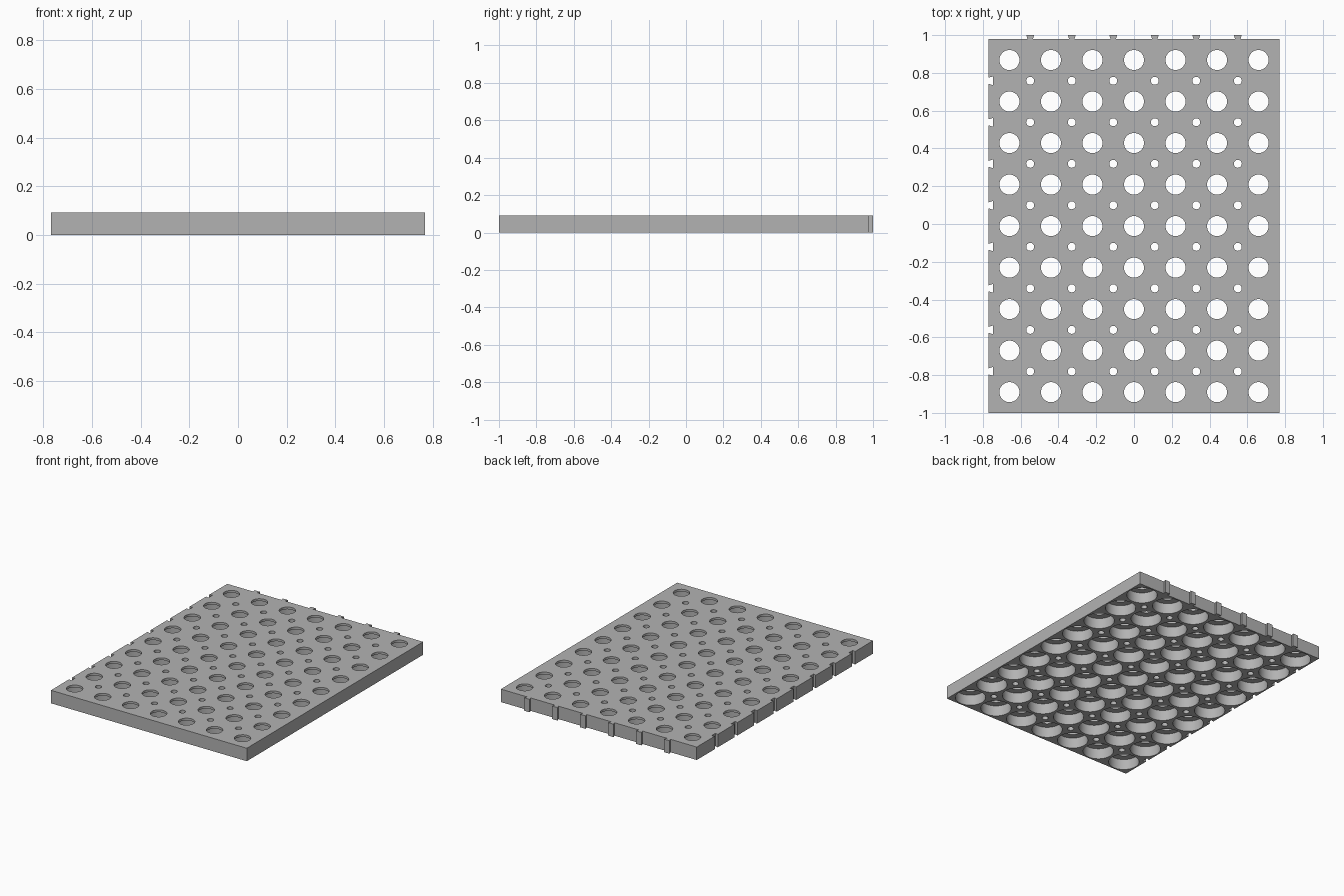
import bpy, bmesh
from math import cos, sin, pi

old = bpy.data.objects.get("Cube")
if old:
    bpy.data.objects.remove(old, do_unlink=True)

COLS, ROWS, PITCH = 7, 9, 0.2198
HEIGHT, TAB = 0.092, 0.022
HALF_X, HALF_Y = COLS * PITCH / 2, ROWS * PITCH / 2
MID_Y = -TAB / 2
OVER = 0.02

grey = bpy.data.materials.new("plain grey")
grey.use_nodes = True
grey.diffuse_color = (0.45, 0.45, 0.45, 1)
grey.node_tree.nodes["Principled BSDF"].inputs["Base Color"].default_value = grey.diffuse_color


def stack(bm, sections):
    """Skin a closed solid through equal-length loops of points."""
    loops = [[bm.verts.new(p) for p in s] for s in sections]
    n = len(loops[0])
    bm.faces.new(loops[0][::-1])
    bm.faces.new(loops[-1])
    for a, b in zip(loops, loops[1:]):
        for i in range(n):
            j = (i + 1) % n
            bm.faces.new((a[i], a[j], b[j], b[i]))


def lathe(bm, x, y, profile, sides):
    stack(bm, [[(x + r * cos(2 * pi * i / sides), y + r * sin(2 * pi * i / sides), z)
                for i in range(sides)] for r, z in profile])


def prism(bm, outline, low, high):
    stack(bm, [[(x, y, z) for x, y in outline] for z in (low, high)])


def make(name, bm):
    bmesh.ops.recalc_face_normals(bm, faces=bm.faces)
    mesh = bpy.data.meshes.new(name)
    bm.to_mesh(mesh)
    bm.free()
    mesh.materials.append(grey)
    obj = bpy.data.objects.new(name, mesh)
    bpy.context.collection.objects.link(obj)
    return obj


def centres(count):
    return [(i - (count - 1) / 2) * PITCH for i in range(count)]


# Solid slab
bm = bmesh.new()
bottom, top = MID_Y - HALF_Y, MID_Y + HALF_Y
prism(bm, [(-HALF_X, bottom), (HALF_X, bottom), (HALF_X, top), (-HALF_X, top)], 0, HEIGHT)
tray = make("tray", bm)

# Cutters: stepped sockets, drain holes and dovetail notches
bm = bmesh.new()
for x in centres(COLS):
    for y in centres(ROWS):
        lathe(bm, x, y + MID_Y, [(0.1, -OVER), (0.1, 0.076), (0.053, 0.076), (0.053, HEIGHT + OVER)], 48)
for y in centres(ROWS - 1):
    y += MID_Y
    for x in centres(COLS - 1):
        lathe(bm, x, y, [(0.021, -OVER), (0.021, HEIGHT + OVER)], 24)
    edge, deep = -HALF_X, -HALF_X + TAB
    prism(bm, [(edge - OVER, y - 0.01), (edge, y - 0.016), (deep, y - 0.023),
               (deep, y + 0.023), (edge, y + 0.016), (edge - OVER, y + 0.01)], -OVER, HEIGHT + OVER)
cutter = make("hole_cutter", bm)
cutter.hide_render = True

mod = tray.modifiers.new("holes", "BOOLEAN")
mod.operation, mod.solver, mod.object = "DIFFERENCE", "EXACT", cutter
bpy.context.view_layer.objects.active = tray
bpy.ops.object.modifier_apply(modifier=mod.name)
bpy.data.objects.remove(cutter, do_unlink=True)

# Dovetail tabs along the back edge
bm = bmesh.new()
for x in centres(COLS - 1):
    prism(bm, [(x - 0.014, top), (x + 0.014, top), (x + 0.021, top + TAB), (x - 0.021, top + TAB)], 0, HEIGHT)
make("back_tabs", bm)

# Smooth bores with crisp rims
bpy.ops.object.select_all(action="DESELECT")
tray.select_set(True)
bpy.context.view_layer.objects.active = tray
bpy.ops.object.shade_smooth_by_angle(angle=pi / 6)
